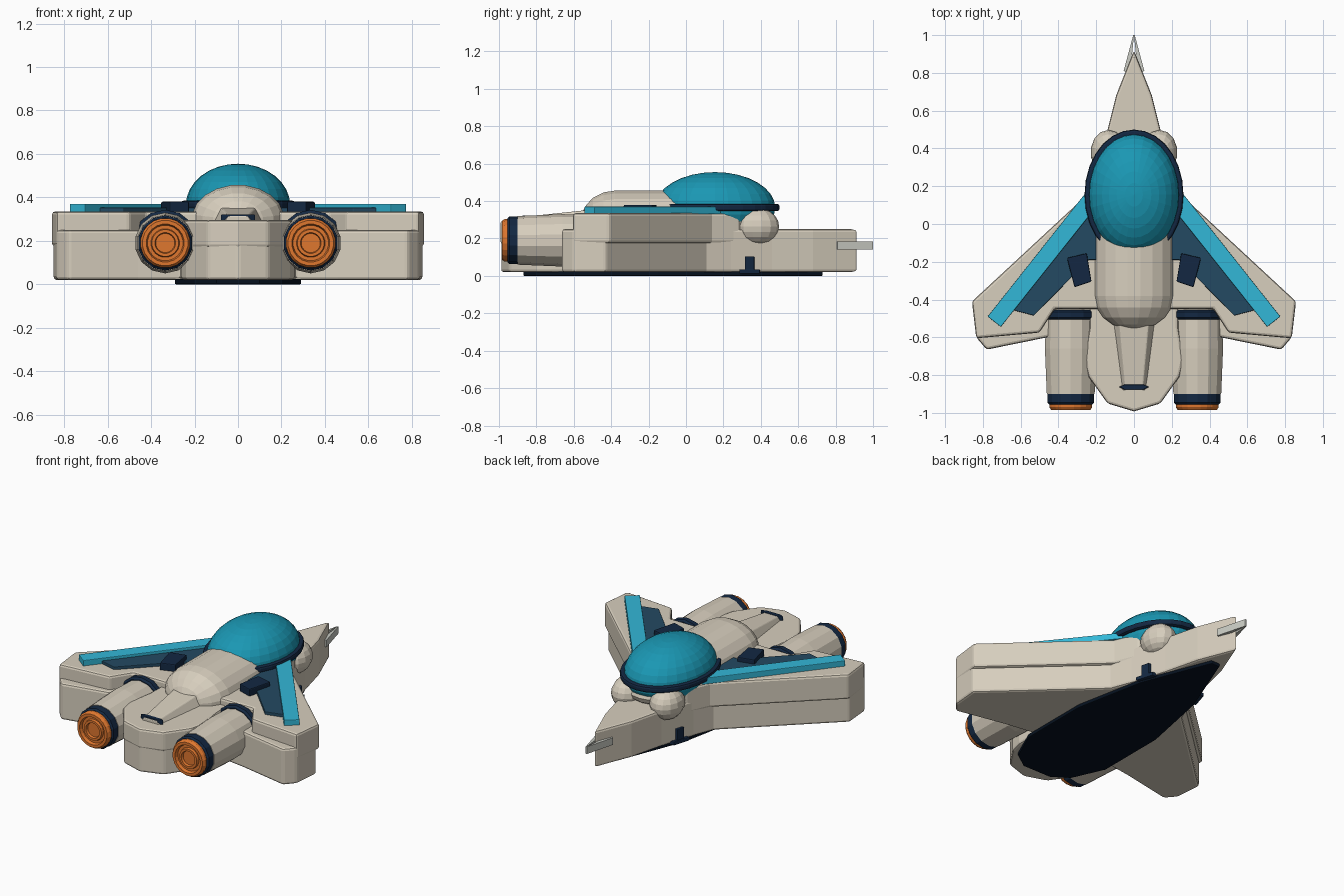
import bpy, bmesh, math
from mathutils import Matrix

if "Cube" in bpy.data.objects:
    bpy.data.objects.remove(bpy.data.objects["Cube"])


def material(name, rgb):
    m = bpy.data.materials.new(name)
    m.diffuse_color = [(c / 255) ** 2.2 for c in rgb] + [1]
    m.use_nodes = True
    m.node_tree.nodes["Principled BSDF"].inputs["Base Color"].default_value = m.diffuse_color
    return m


TAN = material("tan", (214, 205, 188))
NAVY = material("navy", (26, 44, 68))
PANEL = material("panel_blue", (40, 75, 98))
CYAN = material("cyan", (54, 182, 214))
GLASS = material("glass", (32, 150, 178))
ORANGE = material("orange", (222, 118, 50))
BLACK = material("underside", (14, 24, 36))
GREY = material("light_grey", (200, 202, 194))


def finish(name, bm, mat, bevel=0, smooth=0):
    bmesh.ops.recalc_face_normals(bm, faces=bm.faces)
    me = bpy.data.meshes.new(name)
    bm.to_mesh(me)
    bm.free()
    me.materials.append(mat)
    ob = bpy.data.objects.new(name, me)
    bpy.context.collection.objects.link(ob)
    if bevel:
        b = ob.modifiers.new("bevel", "BEVEL")
        b.width, b.segments = bevel, 2
        b.limit_method, b.angle_limit = "ANGLE", math.radians(35)
    if smooth:
        bpy.ops.object.select_all(action="DESELECT")
        bpy.context.view_layer.objects.active = ob
        ob.select_set(True)
        bpy.ops.object.shade_smooth_by_angle(angle=math.radians(smooth))
    return ob


def prism(name, pts, z0, z1, mat, bevel=0):
    bm = bmesh.new()
    f = bm.faces.new([bm.verts.new((x, y, z0)) for x, y in pts])
    ext = bmesh.ops.extrude_face_region(bm, geom=[f])["geom"]
    for v in ext:
        if isinstance(v, bmesh.types.BMVert):
            v.co.z = z1
    return finish(name, bm, mat, bevel)


def mirrored(half):
    return half + [(-x, y) for x, y in reversed(half) if x > 0]


def ellipsoid(name, c, r, mat, u=24, v=14, smooth=0):
    bm = bmesh.new()
    bmesh.ops.create_uvsphere(bm, u_segments=u, v_segments=v, radius=1,
                              matrix=Matrix.Translation(c) @ Matrix.Diagonal((*r, 1)))
    return finish(name, bm, mat, smooth=smooth)


def lathe(name, prof, c, mat, n=12, sx=1, sz=1):
    # rings of (y, radius) around an axis along y, ends capped
    bm = bmesh.new()
    rings = []
    for y, r in prof:
        rings.append([bm.verts.new((c[0] + sx * r * math.cos(2 * math.pi * (i + .5) / n), y,
                                    c[1] + sz * r * math.sin(2 * math.pi * (i + .5) / n)))
                      for i in range(n)])
    for a, b in zip(rings, rings[1:]):
        for i in range(n):
            bm.faces.new((a[i], a[(i + 1) % n], b[(i + 1) % n], b[i]))
    bm.faces.new(rings[0])
    bm.faces.new(rings[-1])
    return finish(name, bm, mat)


# hull slabs
prism("lower_hull", mirrored([(0, .92), (.095, .68), (.15, .46), (.22, .24), (.27, .11), (.85, -.43),
      (.835, -.6), (.78, -.665), (.46, -.6), (.26, -.57), (.26, -.72), (.24, -.8), (.14, -.945),
      (0, -.99)]), .02, .25, TAN, .014)
prism("upper_wing", mirrored([(0, .3), (.2, .29), (.265, .14), (.858, -.41), (.835, -.605),
      (.5, -.575), (.42, -.45), (.22, -.45), (0, -.45)]), .175, .335, TAN, .014)
prism("tail_slab", mirrored([(0, -.3), (.23, -.3), (.235, -.55), (.262, -.72), (.24, -.81),
      (.14, -.95), (0, -.992)]), .17, .295, TAN, .014)
prism("belly_plate", mirrored([(.03, .73), (.2, .3), (.29, -.15), (.29, -.6), (.2, -.8),
      (.1, -.87)]), 0, .024, BLACK, .005)
prism("belly_band", mirrored([(.197, .365), (.21, .315)]), .015, .105, NAVY, .004)
prism("belly_band_foot", mirrored([(.192, .395), (.225, .285)]), .012, .035, NAVY, .004)

# cockpit
ellipsoid("cockpit_base", (0, .15, .29), (.22, .32, .1), TAN, 24, 12)
ellipsoid("canopy", (0, .155, .365), (.24, .322, .19), GLASS, 28, 16)
ring = [(.262 * math.cos(math.tau * i / 28), .155 + .345 * math.sin(math.tau * i / 28)) for i in range(28)]
prism("canopy_ring", ring, .347, .385, NAVY, .012)

# dorsal hump: straight body with a rounded stern
hump = [(0, 1)] + [(-.38 - .18 * math.sin(a), max(math.cos(a), .3))
                   for a in (0, .35, .7, 1.0, 1.2, 1.35)]
lathe("dorsal_hump", hump, (0, .295), TAN, 20, .215, .163)

# tail spine, wedge sloping down to the rear
bm = bmesh.new()
a, b = [[bm.verts.new((x, y, z)) for x, z in sec] for y, sec in (
    (-.45, [(-.125, .28), (-.085, .36), (.085, .36), (.125, .28)]),
    (-.88, [(-.07, .28), (-.045, .315), (.045, .315), (.07, .28)]))]
for i in range(4):
    bm.faces.new((a[i], a[(i + 1) % 4], b[(i + 1) % 4], b[i]))
bm.faces.new(a)
bm.faces.new(b)
finish("tail_spine", bm, TAN, .006)
prism("tail_vent", mirrored([(.05, -.85), (.08, -.862), (.05, -.877)]), .292, .322, NAVY, .004)

for s, side in ((1, "right"), (-1, "left")):
    def flip(pts):
        return [(s * x, y) for x, y in pts]

    ellipsoid("cheek_" + side, (s * .135, .38, .265), (.095, .118, .098), TAN, 14, 10)
    # wing dressing
    prism("wing_stripe_" + side, flip([(.24, .185), (.775, -.49), (.705, -.545), (.2, .09)]),
          .33, .37, CYAN, .004)
    prism("wing_panel_" + side, flip([(.2, .1), (.25, .03), (.645, -.455), (.53, -.485), (.24, -.19),
          (.2, -.19)]), .33, .353, PANEL, .004)
    prism("wing_vent_" + side, flip([(.25, -.155), (.355, -.18), (.315, -.335), (.225, -.305)]),
          .33, .38, NAVY, .006)
    # engine
    c = (s * .335, .19)
    lathe("engine_" + side, [(-.41, .125), (-.5, .135), (-.66, .14), (-.9, .13)], c, TAN, 14)
    lathe("engine_collar_" + side, [(-.455, .14), (-.465, .153), (-.495, .153), (-.505, .14)],
          c, NAVY, 14)
    lathe("engine_rim_" + side, [(-.89, .122), (-.9, .127), (-.945, .127), (-.955, .117)], c, NAVY, 14)
    lathe("engine_nozzle_" + side, [(-.94, .115), (-.97, .115), (-.985, .105), (-.985, .088),
          (-.965, .082), (-.965, .066), (-.98, .062), (-.98, .048), (-.965, .044)], c, ORANGE, 20)
    # nose blade
    prism("nose_blade_" + side, flip([(.02, .8), (.055, .81), (.004, 1.0), (0, 1.0)]),
          .14, .185, GREY)
